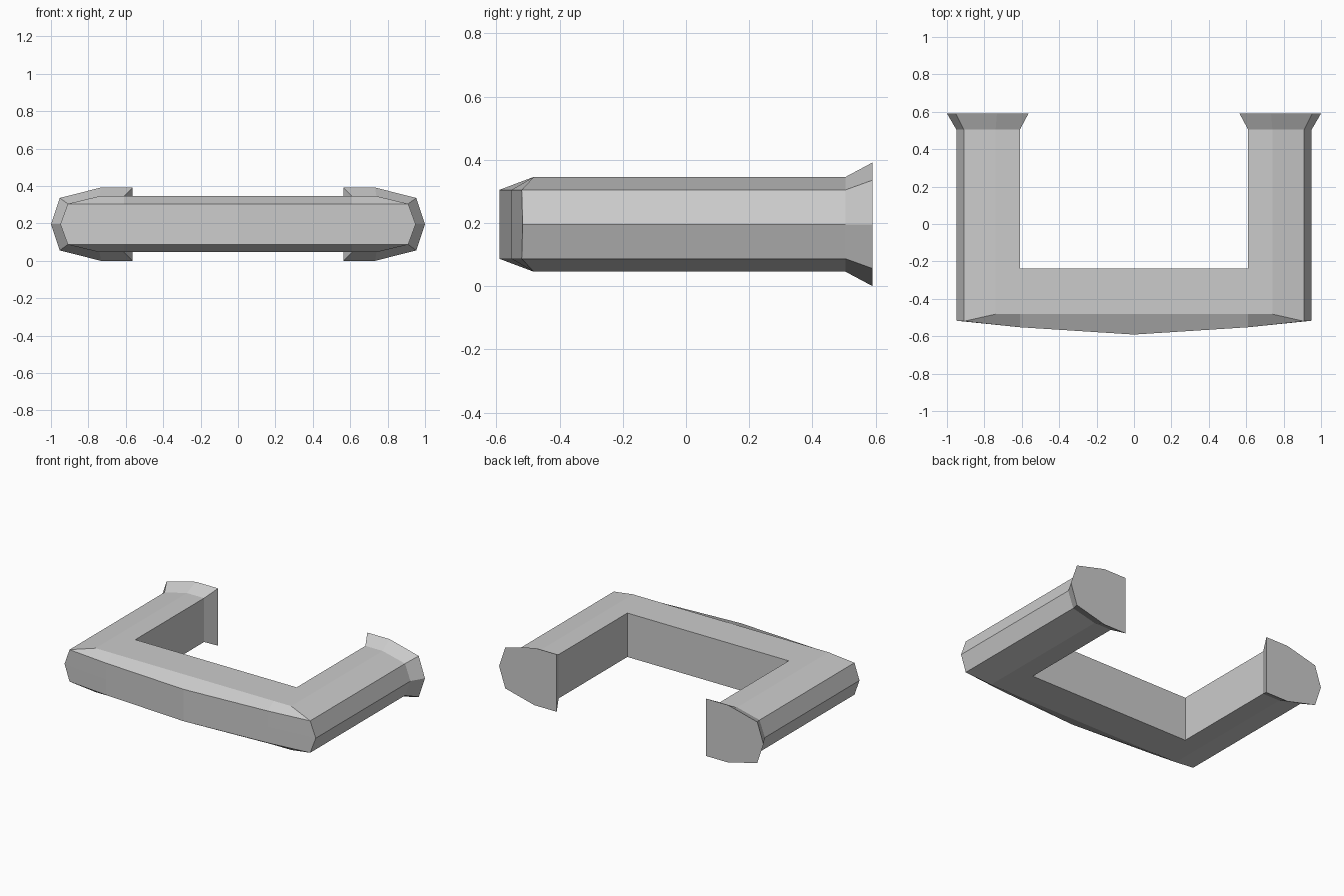
import bpy
import bmesh

cube = bpy.data.objects.get("Cube")
if cube:
    bpy.data.objects.remove(cube, do_unlink=True)

MID = 0.196  # height of the handle's centre plane

metal = bpy.data.materials.new("satin_grey")
metal.use_nodes = True
grey = (0.6, 0.6, 0.6, 1)
metal.diffuse_color = grey
metal.node_tree.nodes["Principled BSDF"].inputs["Base Color"].default_value = grey


def section(plan, heights):
    """Seven-sided ring: plan gives (x, y) of inner, shoulder, edge and apex lines."""
    inner, shoulder, edge, apex = plan
    h_top, h_edge = heights
    upper = [(inner, h_top), (shoulder, h_top), (edge, h_edge)]
    ring = [(inner, -h_top)] + upper + [(apex, 0), (edge, -h_edge), (shoulder, -h_top)]
    return [(x, y, MID + h) for (x, y), h in ring]


def across(xs, y):
    return [(x, y) for x in xs]


def along(x, ys):
    return [(x, y) for y in ys]


def loft(name, rings, cap=False):
    """Skin the rings for the left half, then mirror to the right."""
    bm = bmesh.new()
    lookup = {}

    def vert(co):
        if co not in lookup:
            lookup[co] = bm.verts.new(co)
        return lookup[co]

    rows = [[vert(co) for co in ring] for ring in rings]
    for a, b in zip(rows, rows[1:]):
        for i in range(len(a)):
            j = (i + 1) % len(a)
            corners = list(dict.fromkeys((a[j], a[i], b[i], b[j])))
            if len(corners) > 2:
                bm.faces.new(corners)
    if cap:
        bm.faces.new(rows[0])
    mesh = bpy.data.meshes.new(name)
    bm.to_mesh(mesh)
    bm.free()
    mesh.materials.append(metal)
    obj = bpy.data.objects.new(name, mesh)
    bpy.context.collection.objects.link(obj)
    mirror = obj.modifiers.new("mirror", 'MIRROR')
    mirror.use_clip = True
    return obj


body = (0.15, 0.109)
leg_xs = (0.61, 0.74, 0.91, 0.95)
leg_back = section(across(leg_xs, 0.505), body)

# Legs and bowed grip, with a mitred corner
corner = section([(0.61, -0.238), (0.74, -0.482), (0.91, -0.52), (0.95, -0.517)], body)
grip_end = section(along(0.61, (-0.238, -0.482, -0.552, -0.552)), body)
grip_middle = section(along(0.0, (-0.238, -0.482, -0.591, -0.591)), body)
loft("grip_and_legs", [leg_back, corner, grip_end, grip_middle])

# Flared mounting feet
foot_back = section(across((0.564, 0.733, 0.953, 1.0), 0.591), (0.196, 0.14))
loft("mounting_feet", [foot_back, leg_back], cap=True)
